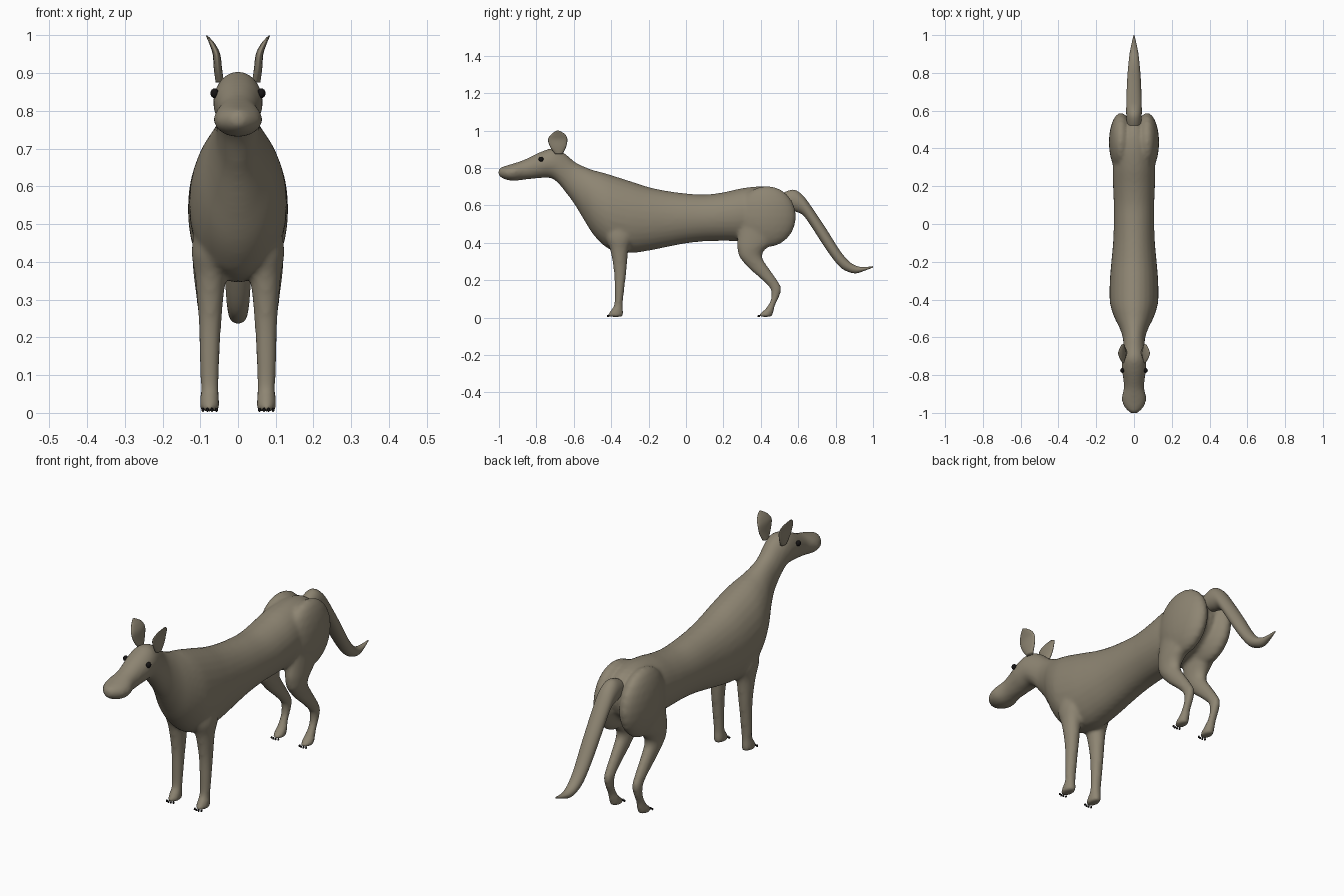
import bpy, bmesh, math
from mathutils import Vector

def material(name, rgb):
    m = bpy.data.materials.new(name)
    m.diffuse_color = (*rgb, 1)
    return m

FUR = material("grey brown fur", (0.27, 0.235, 0.17))
DARK = material("near black", (0.008, 0.007, 0.007))

def finish(name, bm, mat):
    bmesh.ops.recalc_face_normals(bm, faces=bm.faces)
    for f in bm.faces:
        f.smooth = True
    me = bpy.data.meshes.new(name)
    bm.to_mesh(me)
    bm.free()
    me.materials.append(mat)
    ob = bpy.data.objects.new(name, me)
    bpy.context.collection.objects.link(ob)
    return ob

def smooth_rows(rows, n=4):
    """Catmull-Rom curve through the section table."""
    out = []
    for i in range(len(rows) - 1):
        p = [rows[max(i - 1, 0)], rows[i], rows[i + 1], rows[min(i + 2, len(rows) - 1)]]
        for k in range(n):
            t = k / n
            out.append([0.5 * (2 * b + (c - a) * t + (2 * a - 5 * b + 4 * c - d) * t * t
                        + (3 * b - a - 3 * c + d) * t ** 3) for a, b, c, d in zip(*p)])
    return out + [list(rows[-1])]

def loft(name, axis, rows, side=1, sides=28):
    """Elliptic sections: (position, high edge, low edge, x centre, half width).
    axis 'y': edges are z values; axis 'z': edges are y values."""
    bm = bmesh.new()
    rings = []
    for t, hi, lo, xc, hw in smooth_rows(rows):
        ring = []
        for k in range(sides):
            a = 2 * math.pi * k / sides
            x = side * (xc + hw * math.cos(a))
            e = (hi + lo) / 2 + (hi - lo) / 2 * math.sin(a)
            ring.append(bm.verts.new((x, t, e) if axis == 'y' else (x, e, t)))
        rings.append(ring)
    for r, q in zip(rings, rings[1:]):
        for k in range(sides):
            j = (k + 1) % sides
            bm.faces.new((r[k], r[j], q[j], q[k]))
    bm.faces.new(rings[0])
    bm.faces.new(rings[-1])
    return finish(name, bm, FUR)

def ball(name, centre, radii, mat, seg=24):
    bm = bmesh.new()
    bmesh.ops.create_uvsphere(bm, u_segments=seg, v_segments=seg // 2, radius=1)
    bmesh.ops.scale(bm, vec=radii, verts=bm.verts)
    bmesh.ops.translate(bm, vec=centre, verts=bm.verts)
    return finish(name, bm, mat)

# Head, neck and trunk
trunk = [(-1.003, .79, .762, 0, .012), (-.99, .803, .75, 0, .032), (-.96, .813, .737, 0, .056),
         (-.92, .825, .731, 0, .065), (-.87, .842, .737, 0, .054), (-.82, .866, .742, 0, .057),
         (-.77, .889, .747, 0, .065), (-.72, .905, .745, 0, .065), (-.68, .897, .715, 0, .061),
         (-.64, .872, .665, 0, .057), (-.60, .837, .612, 0, .06), (-.55, .81, .53, 0, .077),
         (-.50, .79, .45, 0, .102), (-.45, .777, .395, 0, .12), (-.40, .762, .362, 0, .129),
         (-.30, .73, .345, 0, .128), (-.20, .698, .358, 0, .12), (-.10, .677, .378, 0, .111),
         (0, .664, .397, 0, .107), (.10, .658, .408, 0, .107), (.20, .67, .41, 0, .111),
         (.30, .692, .41, 0, .113), (.40, .702, .42, 0, .105), (.48, .69, .45, 0, .08),
         (.53, .66, .50, 0, .05), (.55, .62, .55, 0, .02)]
body = loft("body", 'y', trunk)

# Legs and haunches
front_leg = [(.52, -.30, -.42, .07, .04), (.43, -.285, -.43, .073, .05), (.36, -.308, -.405, .073, .041),
             (.25, -.318, -.386, .074, .031), (.15, -.33, -.382, .075, .027), (.07, -.338, -.384, .075, .024),
             (.04, -.336, -.402, .075, .025), (.015, -.334, -.418, .075, .026), (.004, -.34, -.41, .075, .022)]
hind_leg = [(.50, .50, .29, .075, .045), (.40, .46, .272, .076, .044), (.36, .42, .276, .076, .041),
            (.32, .408, .288, .076, .036), (.26, .446, .34, .076, .029), (.20, .488, .408, .076, .024),
            (.155, .51, .45, .076, .022), (.11, .497, .457, .076, .021), (.07, .478, .441, .076, .021),
            (.04, .47, .418, .075, .024), (.015, .464, .388, .075, .026), (.004, .456, .396, .075, .022)]
parts = [body]
for s in (-1, 1):
    parts.append(loft("front_leg", 'z', front_leg, s))
    parts.append(loft("hind_leg", 'z', hind_leg, s))
    parts.append(ball("haunch", (s * .069, .432, .54), (.064, .157, .164), FUR))

# Blend trunk, haunches and legs into one skin
bpy.ops.object.select_all(action='DESELECT')
for p in parts:
    p.select_set(True)
bpy.context.view_layer.objects.active = body
bpy.ops.object.join()
rm = body.modifiers.new("blend", 'REMESH')
rm.mode = 'VOXEL'
rm.voxel_size = 0.009
rm.use_smooth_shade = True
sm = body.modifiers.new("soften", 'SMOOTH')
sm.factor = 0.5
sm.iterations = 8
for m in ("blend", "soften"):
    bpy.ops.object.modifier_apply(modifier=m)

# Tail
tail = [(.50, .655, .60, 0, .03), (.54, .676, .58, 0, .038), (.58, .683, .568, 0, .041),
        (.62, .658, .552, 0, .041), (.66, .608, .503, 0, .04), (.75, .474, .364, 0, .037),
        (.82, .362, .274, 0, .032), (.87, .302, .244, 0, .027), (.91, .277, .237, 0, .022),
        (.95, .27, .249, 0, .014), (1.0, .275, .268, 0, .002)]
loft("tail", 'y', tail)

# Ears, eyes and claws
ear = [(.875, -.66, -.70, .048, .011), (.91, -.642, -.725, .053, .011), (.95, -.634, -.738, .057, .010),
       (.975, -.642, -.725, .067, .008), (.99, -.66, -.708, .076, .005), (1.0, -.68, -.69, .083, .002)]
for s in (-1, 1):
    tag = "right" if s > 0 else "left"
    loft(f"{tag}_ear", 'z', ear, s, 20)
    ball(f"{tag}_eye", (s * .062, -.775, .847), (.011, .013, .013), DARK, 16)
    for leg, y in (("front", -.418), ("hind", .387)):
        for i in range(4):
            ball(f"{tag}_{leg}_claw", (s * (.057 + .012 * i), y + (.004 if i in (0, 3) else 0), .008),
                 (.004, .006, .006), DARK, 8)
